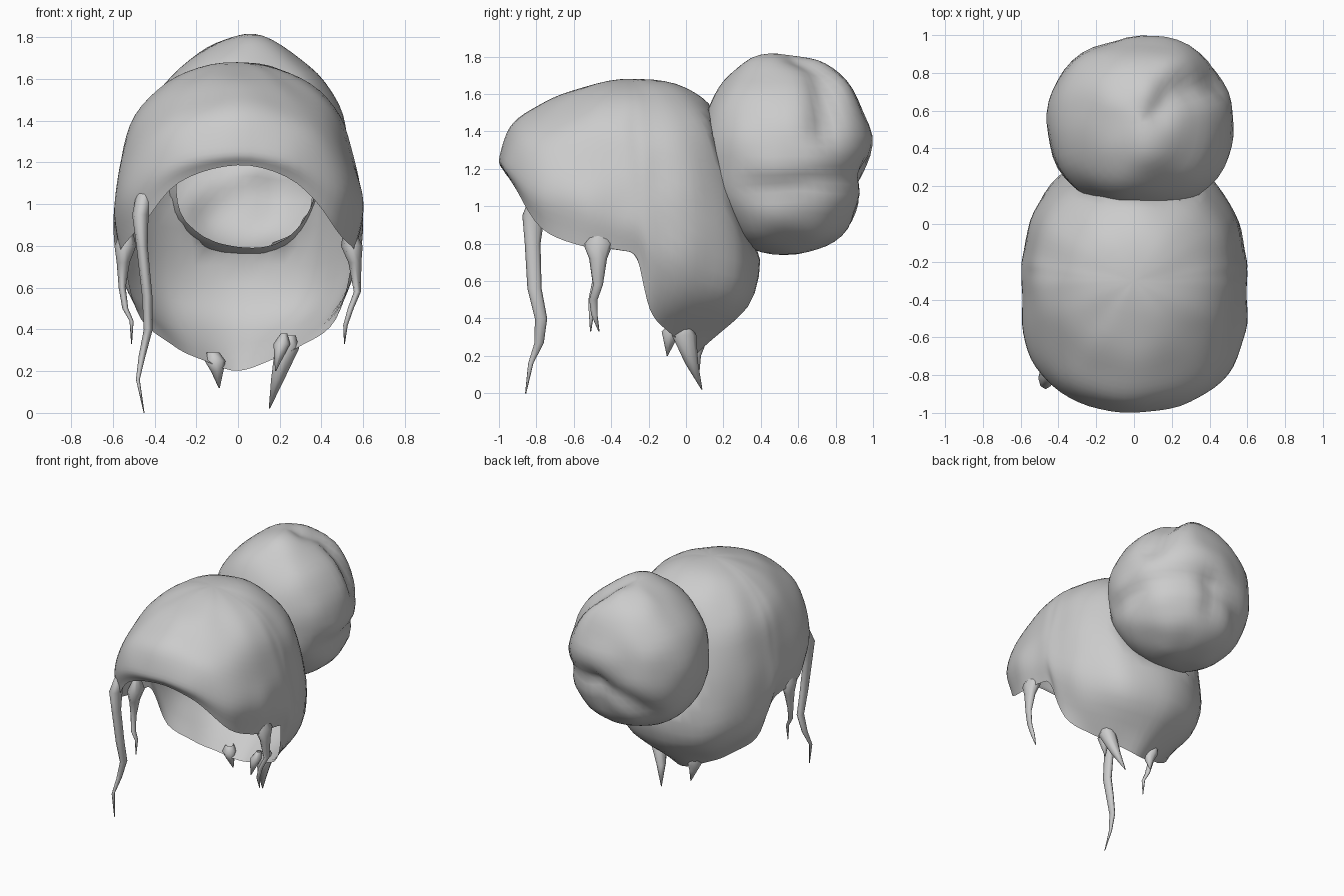
import bpy, bmesh, math
from mathutils import Vector, noise

if "Cube" in bpy.data.objects:
    bpy.data.objects.remove(bpy.data.objects["Cube"])


def spline(p0, p1, p2, p3, t):
    return 0.5 * (2 * p1 + (p2 - p0) * t + (2 * p0 - 5 * p1 + 4 * p2 - p3) * t * t
                  + (3 * p1 - p0 - 3 * p2 + p3) * t ** 3)


def finish(bm, name):
    bmesh.ops.recalc_face_normals(bm, faces=bm.faces)
    me = bpy.data.meshes.new(name)
    bm.to_mesh(me)
    bm.free()
    for p in me.polygons:
        p.use_smooth = True
    ob = bpy.data.objects.new(name, me)
    bpy.context.collection.objects.link(ob)
    return ob


# Bun shape: a slightly boxy ellipsoid, narrowing towards the top
BUN_C = Vector((0.035, 0.53, 1.27))
BUN_R = Vector((0.495, 0.45, 0.53))


def bun_level(p):
    q = p - BUN_C
    return sum(abs(q[i] / BUN_R[i]) ** 2.25 for i in range(3)) ** (1 / 2.25)


# Cap: (angle from front, radius/height profile from crown to hairline)
CENTRE_Y, CROWN_Z, STEP = -0.3, 1.68, 5
columns = [
    (0,   [(.30, 1.62), (.50, 1.53), (.64, 1.42), (.70, 1.26), (.67, 1.19)]),
    (25,  [(.30, 1.62), (.50, 1.50), (.65, 1.37), (.71, 1.20), (.68, 1.10)]),
    (45,  [(.30, 1.61), (.50, 1.47), (.64, 1.29), (.70, 1.08), (.66, 0.89)]),
    (65,  [(.30, 1.61), (.49, 1.45), (.60, 1.20), (.65, 1.00), (.61, 0.79)]),
    (84,  [(.30, 1.61), (.49, 1.43), (.57, 1.17), (.60, 0.95), (.56, 0.77)]),
    (94,  [(.30, 1.61), (.49, 1.42), (.57, 1.16), (.60, 0.92), (.55, 0.72)]),
    (103, [(.30, 1.61), (.50, 1.40), (.58, 1.12), (.60, 0.76), (.48, 0.45)]),
    (124, [(.30, 1.62), (.53, 1.39), (.63, 1.02), (.62, 0.62), (.38, 0.33)]),
    (150, [(.30, 1.63), (.53, 1.40), (.66, 0.98), (.66, 0.54), (.34, 0.26)]),
    (180, [(.30, 1.64), (.50, 1.45), (.66, 1.00), (.67, 0.54), (.35, 0.20)]),
]
ring = columns + [(360 - a, c) for a, c in reversed(columns[1:-1])]


def refine(col):
    pts = [Vector((-col[0][0], col[0][1])), Vector((0, CROWN_Z))] + [Vector(p) for p in col]
    pts.append(2 * pts[-1] - pts[-2])
    out = []
    for i in range(1, len(pts) - 2):
        out += [spline(*pts[i - 1:i + 3], k / STEP) for k in range(STEP)]
    return out[1:] + [pts[-2]]


fine = []
for a, c in ring:
    d = Vector((math.sin(math.radians(a)), -math.cos(math.radians(a)), 0))
    fine.append([Vector((d.x * p.x, CENTRE_Y + d.y * p.x, p.y)) for p in refine(c)])

bm = bmesh.new()
crown = bm.verts.new((0, CENTRE_Y, CROWN_Z))
n, grid = len(fine), []
for i in range(n):
    for k in range(STEP):
        quad = [fine[(i + j) % n] for j in (-1, 0, 1, 2)]
        col = []
        for r in range(len(fine[0])):
            p = spline(*[q[r] for q in quad], k / STEP)
            p += 0.012 * noise.noise_vector(p * 4)
            col.append(bm.verts.new(p))
        grid.append(col)
for i, a in enumerate(grid):
    b = grid[(i + 1) % len(grid)]
    bm.faces.new((crown, a[0], b[0]))
    for r in range(len(a) - 1):
        bm.faces.new((a[r], a[r + 1], b[r + 1], b[r]))
# Opening into the hollow bun, its rim snapped just inside the bun surface
inside = [f for f in bm.faces if all(bun_level(v.co) < 0.98 for v in f.verts)]
bmesh.ops.delete(bm, geom=inside, context='FACES')
for v in bm.verts:
    level = bun_level(v.co)
    if level < 0.98:
        v.co = BUN_C + (v.co - BUN_C) * 0.98 / level
finish(bm, "hair_cap")


# Bun with twisted grooves, open where it meets the cap
def dense(points, m=12):
    pts = [Vector(p) for p in points]
    return [a.lerp(b, k / m) for a, b in zip(pts, pts[1:]) for k in range(m)]


# (path, depth, width); negative depth makes a ridge
grooves = [
    (dense([(.53, .35, 1.08), (.50, .65, 1.11), (.36, .88, 1.15), (.1, .98, 1.18),
            (-.15, .93, 1.08), (-.3, .83, .95)]), 0.04, 0.08),
    (dense([(.12, .60, 1.78), (.20, .72, 1.74), (.36, .76, 1.62), (.46, .74, 1.4)]), 0.055, 0.09),
    (dense([(.1, .98, 1.15), (.08, .91, .98)]), 0.035, 0.08),
    (dense([(.07, .40, 1.80), (.10, .70, 1.75), (.25, .88, 1.6), (.25, .96, 1.4),
            (0, .98, 1.36)]), -0.025, 0.11),
]
bm = bmesh.new()
bmesh.ops.create_uvsphere(bm, u_segments=48, v_segments=32, radius=1)
for v in bm.verts:
    d = Vector([v.co[i] * BUN_R[i] for i in range(3)])
    p = BUN_C + d / bun_level(BUN_C + d)
    t = max(0, (p.z - BUN_C.z) / BUN_R.z)
    p.x = BUN_C.x + (p.x - BUN_C.x) * (1 - 0.28 * t * t)
    push = 0
    for path, depth, width in grooves:
        near = min((p - q).length for q in path)
        push += depth * math.exp(-(near / width) ** 2)
    v.co = p - d.normalized() * push + 0.012 * noise.noise_vector(p * 5)
bmesh.ops.bisect_plane(bm, geom=bm.verts[:] + bm.edges[:] + bm.faces[:],
                       plane_co=(0, 0.03, 1.55), plane_no=(0, 1, 0.37), clear_inner=True)
finish(bm, "hair_bun")


# Tapered hanging strands: points with radius, oval section
def strand(name, pts, sides=8, flat=0.65):
    bm = bmesh.new()
    rings = []
    for x, y, z, r in pts:
        rings.append([bm.verts.new((x + flat * r * math.cos(2 * math.pi * k / sides),
                                    y + r * math.sin(2 * math.pi * k / sides), z))
                      for k in range(sides)])
    for a, b in zip(rings, rings[1:]):
        for k in range(sides):
            m = (k + 1) % sides
            bm.faces.new((a[k], a[m], b[m], b[k]))
    bm.faces.new(rings[-1])
    finish(bm, name)


strand("long_front_strand", [
    (-.43, -.74, 1.12, .03), (-.45, -.78, 1.04, .06), (-.468, -.815, .95, .06),
    (-.46, -.82, .80, .042), (-.435, -.81, .56, .038), (-.43, -.775, .40, .033),
    (-.46, -.785, .27, .025), (-.48, -.83, .16, .014), (-.45, -.857, .0, .003)])
strand("left_side_strand", [
    (-.53, -.47, .90, .03), (-.54, -.47, .80, .08), (-.55, -.47, .72, .048),
    (-.555, -.475, .60, .026), (-.54, -.50, .50, .022), (-.51, -.505, .44, .015),
    (-.51, -.51, .33, .003)])
strand("right_side_strand", [
    (.53, -.47, .90, .03), (.545, -.47, .80, .08), (.56, -.47, .72, .048),
    (.572, -.47, .58, .026), (.54, -.495, .50, .022), (.515, -.49, .42, .017),
    (.51, -.465, .33, .003)])
strand("right_nape_spike", [
    (.25, -.01, .37, .03), (.235, -.01, .31, .065), (.19, .03, .16, .035),
    (.15, .085, .02, .003)], flat=0.9)
strand("left_nape_spike", [
    (-.12, .07, .29, .03), (-.11, .05, .25, .05), (-.10, .05, .2, .03),
    (-.09, .07, .12, .003)], flat=1)
strand("nape_tip", [
    (.22, -.06, .38, .02), (.21, -.08, .33, .05), (.18, -.1, .2, .003)], flat=0.8)
